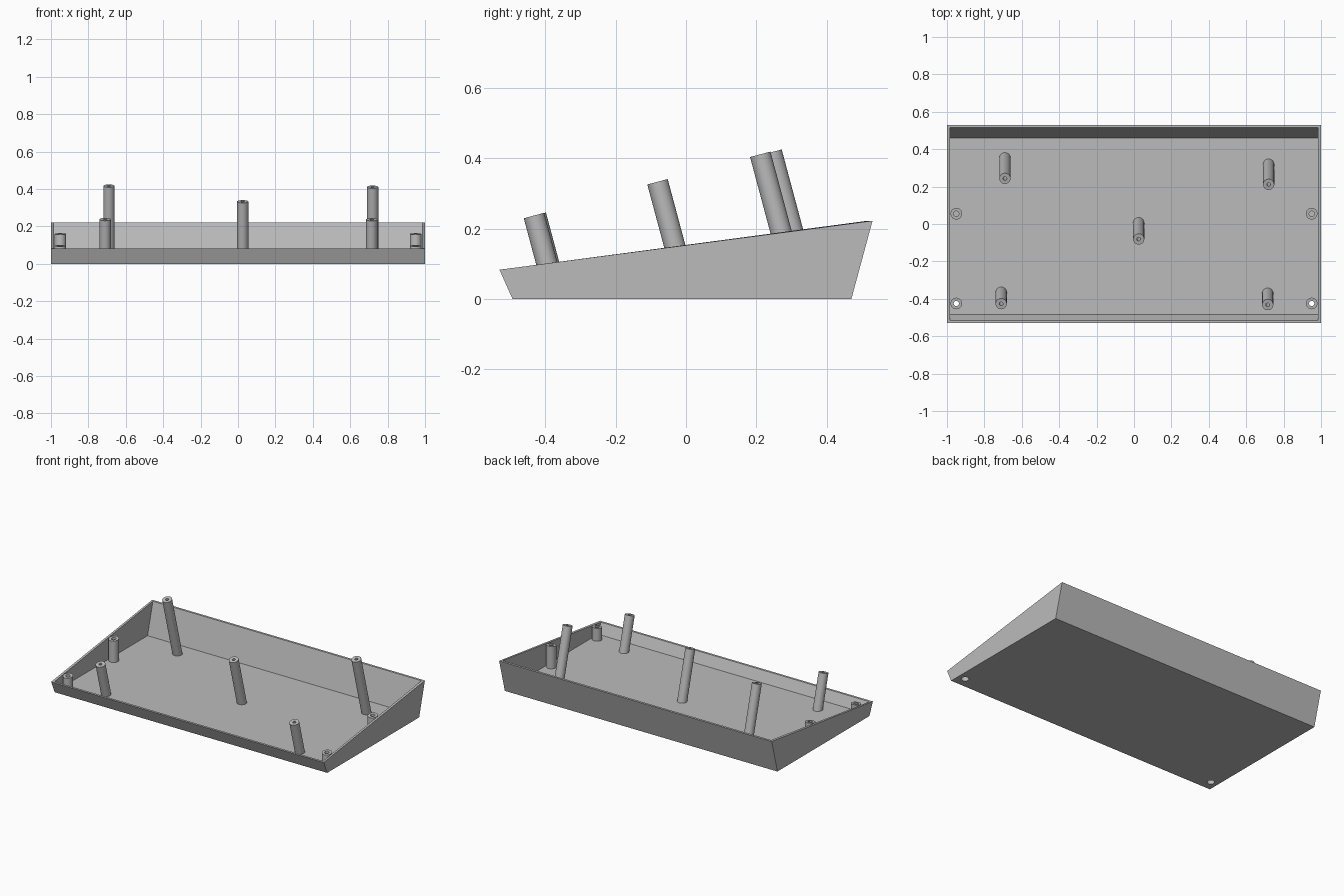
import bpy, bmesh, math
from mathutils import Matrix, Vector

cube = bpy.data.objects.get("Cube")
if cube:
    bpy.data.objects.remove(cube, do_unlink=True)

plastic = bpy.data.materials.new("grey plastic")
plastic.use_nodes = True
GREY = (0.5, 0.5, 0.5, 1)
plastic.diffuse_color = GREY
plastic.node_tree.nodes["Principled BSDF"].inputs["Base Color"].default_value = GREY

WALL, FLOOR = 0.015, 0.015
FRONT_H, BACK_H = 0.083, 0.222
HALF_Y = 0.53
TILT = math.radians(15)


def rim_z(y):
    """Height of the sloping rim at depth y."""
    return FRONT_H + (BACK_H - FRONT_H) * (y + HALF_Y) / (2 * HALF_Y)


def front_y(z):
    return -0.493 - 0.037 * z / FRONT_H


def back_y(z):
    return 0.47 + 0.06 * z / BACK_H


def finish(name, bm, smooth=True):
    bmesh.ops.recalc_face_normals(bm, faces=bm.faces)
    mesh = bpy.data.meshes.new(name)
    bm.to_mesh(mesh)
    bm.free()
    mesh.materials.append(plastic)
    obj = bpy.data.objects.new(name, mesh)
    bpy.context.collection.objects.link(obj)
    if smooth:
        bpy.ops.object.select_all(action='DESELECT')
        obj.select_set(True)
        bpy.context.view_layer.objects.active = obj
        bpy.ops.object.shade_smooth_by_angle(angle=math.radians(35))
    return obj


def lathe(name, profile, place, cap_start=False, cap_end=True, sides=32):
    """Revolve (radius, height) points; place maps each point into the model."""
    bm = bmesh.new()
    rings = []
    for i, (r, h) in enumerate(profile):
        rings.append([bm.verts.new(place(Vector((
            r * math.cos(math.tau * k / sides),
            r * math.sin(math.tau * k / sides), h)), i)) for k in range(sides)])
    for a, b in zip(rings, rings[1:]):
        for k in range(sides):
            n = (k + 1) % sides
            bm.faces.new((a[k], a[n], b[n], b[k]))
    if cap_start:
        bm.faces.new(rings[0])
    if cap_end:
        bm.faces.new(rings[-1])
    return finish(name, bm)


# Tray: outer shell, rim, inner walls and floor
def ring(bm, z_front, z_back, inset):
    return [bm.verts.new(p) for p in (
        (-1 + inset, front_y(z_front) + inset, z_front),
        (1 - inset, front_y(z_front) + inset, z_front),
        (1 - inset, back_y(z_back) - inset, z_back),
        (-1 + inset, back_y(z_back) - inset, z_back))]


bm = bmesh.new()
loops = [ring(bm, 0, 0, 0), ring(bm, FRONT_H, BACK_H, 0),
         ring(bm, FRONT_H, BACK_H, WALL), ring(bm, FLOOR, FLOOR, WALL)]
for a, b in zip(loops, loops[1:]):
    for k in range(4):
        n = (k + 1) % 4
        bm.faces.new((a[k], a[n], b[n], b[k]))
bm.faces.new(loops[0])
bm.faces.new(loops[-1])
tray = finish("tray", bm, smooth=False)

# Screw bosses beside the walls, tops cut flush with the rim
BOSS_R, HOLE_R, RECESS_R, RECESS_Z = 0.031, 0.014, 0.023, 0.03
for side, x in (("right", -0.95), ("left", 0.95)):
    for row, y in (("front", -0.425), ("middle", 0.055)):
        through = row == "front"
        profile = [(BOSS_R, FLOOR), (BOSS_R, 0), (HOLE_R, 0)]
        if through:
            profile += [(HOLE_R, RECESS_Z), (RECESS_R, RECESS_Z), (RECESS_R, FLOOR)]
        else:
            profile += [(HOLE_R, 0.05)]

        def place(p, i, x=x, y=y):
            z = rim_z(y + p.y) if i in (1, 2) else p.z
            return Vector((x + p.x, y + p.y, z))

        lathe(f"{row}_{side}_boss", profile, place, cap_end=not through)

        # Screw recess through the tray floor
        if through:
            cutter = lathe(f"{side}_recess_cutter",
                           [(RECESS_R, -0.02), (RECESS_R, 0.04)],
                           lambda p, i, x=x, y=y: p + Vector((x, y, 0)),
                           cap_start=True)
            cutter.hide_render = True
            cutter.hide_set(True)
            cutter.display_type = 'WIRE'
            cut = tray.modifiers.new("screw_recess", 'BOOLEAN')
            cut.operation = 'DIFFERENCE'
            cut.solver = 'EXACT'
            cut.object = cutter

# Bake the recesses, then drop the cutters
bpy.context.view_layer.update()
baked = bpy.data.meshes.new_from_object(
    tray.evaluated_get(bpy.context.evaluated_depsgraph_get()))
tray.modifiers.clear()
tray.data = baked
for side in ("right", "left"):
    bpy.data.objects.remove(bpy.data.objects[f"{side}_recess_cutter"], do_unlink=True)

# Tilted support posts with blind screw holes, given by the top centre
POST_R, PILOT_R, PILOT_DEPTH = 0.03, 0.01, 0.08
posts = {
    "back_right_post": (-0.69, 0.243, 0.417),
    "back_left_post": (0.72, 0.211, 0.411),
    "centre_post": (0.025, -0.081, 0.333),
    "front_right_post": (-0.71, -0.427, 0.238),
    "front_left_post": (0.715, -0.432, 0.237),
}
for name, top in posts.items():
    frame = Matrix.Translation(top) @ Matrix.Rotation(TILT, 4, 'X')

    def place(p, i, frame=frame):
        q = frame @ p
        if i == 0:  # foot follows the tilt down to the flat floor
            drop = q.z - FLOOR
            q += Vector((0, math.tan(TILT) * drop, -drop))
        return q

    lathe(name, [(POST_R, -0.1), (POST_R, 0), (PILOT_R, 0), (PILOT_R, -PILOT_DEPTH)], place)
